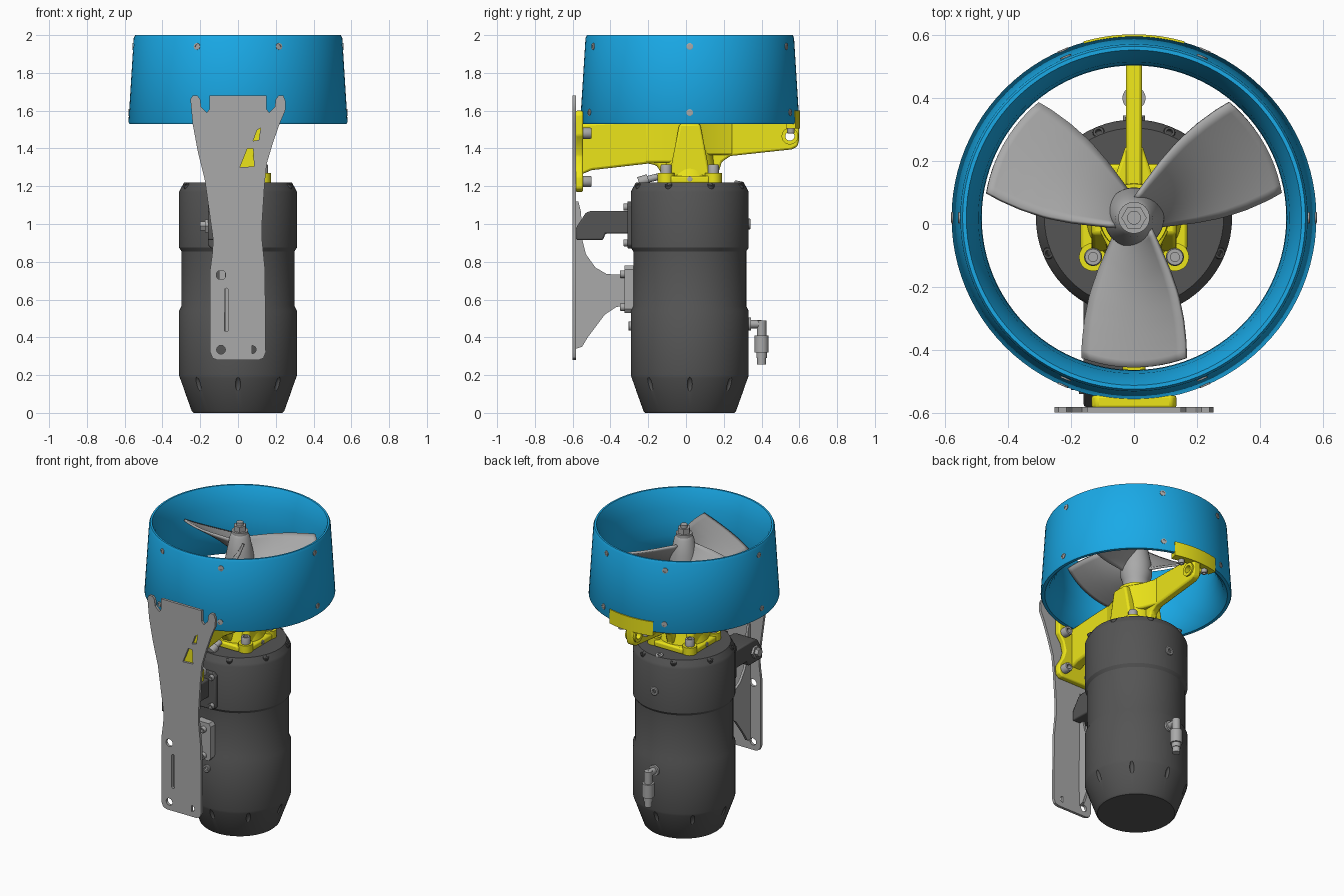
import bpy, bmesh
from math import sin, cos, pi, radians
from mathutils import Matrix, Vector

if "Cube" in bpy.data.objects:
    bpy.data.objects.remove(bpy.data.objects["Cube"])

CY = 0.02  # motor / propeller axis sits slightly behind y = 0


def material(name, rgb):
    m = bpy.data.materials.new(name)
    m.diffuse_color = (*rgb, 1)
    m.use_nodes = True
    m.node_tree.nodes["Principled BSDF"].inputs["Base Color"].default_value = m.diffuse_color
    return m


BLUE = material("blue_paint", (0.01, 0.40, 0.80))
YELLOW = material("yellow_paint", (0.84, 0.78, 0.01))
DARK = material("dark_coating", (0.09, 0.09, 0.09))
STEEL = material("steel", (0.40, 0.40, 0.40))


def finish(name, bm, mat, bevel=0):
    bmesh.ops.recalc_face_normals(bm, faces=bm.faces)
    me = bpy.data.meshes.new(name)
    bm.to_mesh(me)
    bm.free()
    ob = bpy.data.objects.new(name, me)
    bpy.context.collection.objects.link(ob)
    me.materials.append(mat)
    if bevel:
        b = ob.modifiers.new("bevel", 'BEVEL')
        b.width, b.segments, b.limit_method = bevel, 2, 'ANGLE'
    return ob


def revolve(bm, prof, n, M, closed=False):
    rings = []
    for r, z in prof:
        if r == 0:
            rings.append([bm.verts.new(M @ Vector((0, 0, z)))] * n)
        else:
            rings.append([bm.verts.new(M @ Vector((r * cos(2 * pi * i / n), r * sin(2 * pi * i / n), z)))
                          for i in range(n)])
    pairs = list(zip(rings, rings[1:])) + ([(rings[-1], rings[0])] if closed else [])
    for a, b in pairs:
        for i in range(n):
            j = (i + 1) % n
            bm.faces.new(list(dict.fromkeys((a[i], a[j], b[j], b[i]))))


def lathe(name, prof, mat, n=64, closed=False):
    bm = bmesh.new()
    revolve(bm, prof, n, Matrix.Translation((0, CY, 0)), closed)
    return finish(name, bm, mat)


def aim(p, d):
    return Matrix.Translation(p) @ Vector(d).to_track_quat('Z', 'Y').to_matrix().to_4x4()


def rods(name, items, mat, n=20):
    """Plain cylinders: (start, end, radius)."""
    bm = bmesh.new()
    for a, b, r in items:
        d = Vector(b) - Vector(a)
        revolve(bm, [(0, 0), (r, 0), (r, d.length), (0, d.length)], n, aim(a, d))
    return finish(name, bm, mat)


def bolts(name, items, mat=STEEL, n=16):
    """Socket-head bolts: (position, direction, radius, height)."""
    bm = bmesh.new()
    for p, d, r, h in items:
        revolve(bm, [(0, -.01), (r, -.01), (r, h * .85), (r * .88, h), (r * .5, h), (r * .5, h * .4), (0, h * .4)],
                n, aim(p, d))
    return finish(name, bm, mat)


def prism(name, pts, axis, a, b, mat, bevel=0):
    """Extrude a 2D outline along an axis from a to b."""
    put = {'x': lambda u, v, w: (w, u, v), 'y': lambda u, v, w: (u, w, v), 'z': lambda u, v, w: (u, v, w)}[axis]
    bm = bmesh.new()
    lo, hi = ([bm.verts.new(put(u, v, w)) for u, v in pts] for w in (a, b))
    bm.faces.new(lo)
    bm.faces.new(hi)
    for i in range(len(pts)):
        j = (i + 1) % len(pts)
        bm.faces.new((lo[i], lo[j], hi[j], hi[i]))
    return finish(name, bm, mat, bevel)


def cut(ob, cutter):
    m = ob.modifiers.new("cut", 'BOOLEAN')
    m.operation, m.object, m.solver = 'DIFFERENCE', cutter, 'EXACT'
    bpy.context.view_layer.objects.active = ob
    bpy.ops.object.modifier_apply(modifier=m.name)
    bpy.data.objects.remove(cutter)


def around(deg, r, z):
    a = radians(deg)
    return Vector((r * cos(a), CY + r * sin(a), z)), Vector((cos(a), sin(a), 0))


def arc(cx, cy, r, a0, a1, n):
    return [(cx + r * cos(radians(a0 + (a1 - a0) * i / n)), cy + r * sin(radians(a0 + (a1 - a0) * i / n)))
            for i in range(n + 1)]


# nozzle ring with foil section, and its bolts
lathe("nozzle_ring", [(.575, 1.53), (.58, 1.54), (.552, 1.985), (.545, 2), (.533, 2), (.515, 1.96), (.495, 1.88),
                      (.486, 1.79), (.484, 1.7), (.498, 1.63), (.53, 1.555), (.555, 1.53)], BLUE, 96, True)
bolts("nozzle_bolts", [(*around(a, r, z), .018, .004) for a in (0, 67, 113, 180, 247, 293)
                       for r, z in ((.555, 1.94), (.577, 1.59))])

# motor housing with relief slots in the bottom chamfer
motor = lathe("motor_housing", [(0, 0), (.235, 0), (.245, .01), (.308, .185), (.312, .2), (.312, .54), (.299, .565),
                                (.299, .855), (.312, .875), (.312, 1.17), (.305, 1.185), (.285, 1.22), (0, 1.22)], DARK)
bm = bmesh.new()
for k in range(8):
    p, d = around(k * 45, .301, .15)
    bmesh.ops.create_uvsphere(bm, u_segments=12, v_segments=8, radius=1, matrix=Matrix.Translation(p)
                              @ Matrix.Rotation(radians(k * 45), 4, 'Z') @ Matrix.Rotation(radians(19), 4, 'Y')
                              @ Matrix.Diagonal((.016, .015, .042, 1)))
cut(motor, finish("slot_cutter", bm, DARK))
bolts("motor_cap_bolts", [(around(22.5 + 45 * k, .288, 1.195)[0], (cos(radians(22.5 + 45 * k)) * .5,
                           sin(radians(22.5 + 45 * k)) * .5, 1), .019, .018) for k in range(8)], DARK)
bolts("motor_plugs", [((0, .325, 1.0), (0, 1, 0), .028, .016), ((0, .28, 1.215), (0, .2, 1), .024, .012)])

# cable elbow fitting at the back, small vent fitting at the front
rods("elbow_fitting", [((0, .31, .47), (0, .345, .47), .035), ((0, .34, .47), (0, .40, .47), .022),
                       ((0, .40, .49), (0, .40, .40), .025), ((0, .40, .41), (0, .40, .32), .037),
                       ((0, .40, .33), (0, .40, .29), .028), ((0, .40, .30), (0, .40, .255), .024)], STEEL)
rods("vent_fitting", [((-.03, -.15, 1.25), (-.03, -.21, 1.235), .018),
                      ((-.03, -.2, 1.238), (-.03, -.25, 1.222), .027)], STEEL, 12)

# propeller hub, nut and three pitched blades
lathe("propeller_hub", [(0, 1.54), (.078, 1.54), (.082, 1.62), (.096, 1.66), (.095, 1.73), (.078, 1.82), (.06, 1.91),
                        (.05, 1.925), (.05, 1.945), (0, 1.945)], STEEL, 48)
rods("propeller_nut", [((0, CY, 1.94), (0, CY, 1.98), .04)], STEEL, 6)
rods("shaft_tip", [((0, CY, 1.97), (0, CY, 2.0), .022)], STEEL)
widths = [(.06, .06), (.12, .085), (.2, .118), (.28, .145), (.36, .161), (.43, .168), (.476, .168)]


def width(r):
    for (r0, w0), (r1, w1) in zip(widths, widths[1:]):
        if r <= r1 + 1e-6:
            return w0 + (w1 - w0) * (r - r0) / (r1 - r0)


NR, NC = 18, 12
for k in range(3):
    bm = bmesh.new()
    grid = []
    for i in range(NR + 1):
        r = .06 + .416 * i / NR
        row = []
        for j in range(NC + 1):
            v = 2 * j / NC - 1
            a = radians(-90 + 120 * k) + width(r) * v / r
            z = 1.78 + v * (.105 - .06 * r) - .012 * (1 - v * v)
            row.append(bm.verts.new((r * cos(a), CY + r * sin(a), z)))
        grid.append(row)
    for g, h in zip(grid, grid[1:]):
        for j in range(NC):
            bm.faces.new((g[j], h[j], h[j + 1], g[j + 1]))
    s = finish(f"propeller_blade_{k + 1}", bm, STEEL).modifiers.new("thickness", 'SOLIDIFY')
    s.thickness, s.offset = .014, 0

# yellow strut: base, bearing cone and corner lugs
prism("strut_base", [(sx * x, CY + sy * y) for sx, sy, o in ((1, 1, 0), (-1, 1, 1), (-1, -1, 0), (1, -1, 1))
                     for x, y in (((.17, .1), (.1, .17)) if not o else ((.1, .17), (.17, .1)))],
      'z', 1.215, 1.255, YELLOW, .01)
lathe("bearing_cone", [(0, 1.23), (.155, 1.23), (.15, 1.26), (.132, 1.3), (.118, 1.42), (.108, 1.56), (0, 1.56)], YELLOW)
corners = [(sx * .13, CY + sy * .125) for sx in (1, -1) for sy in (1, -1)]
rods("strut_lugs", [((x, y, 1.215), (x, y, 1.27), .045) for x, y in corners], YELLOW)
bolts("strut_bolts", [((x, y, 1.27), (0, 0, 1), .029, .045) for x, y in corners])
bolts("base_side_plugs", [((s * .168, CY, 1.238), (s, 0, 0), .014, .006) for s in (1, -1)])
for s in (1, -1):
    prism("cone_rib", [(-.09, 1.25), (.13, 1.25), (.075, 1.53), (-.035, 1.53)], 'x', s * .07, s * .135, YELLOW, .012)

# strut arms with flared roots
back = prism("back_arm", [(.05, 1.25), (.165, 1.25), (.19, 1.33), (.235, 1.36), (.56, 1.395), (.59, 1.41), (.598, 1.44),
                          (.598, 1.53), (.5, 1.545), (.05, 1.55)], 'x', -.026, .026, YELLOW, .01)
boss = rods("back_arm_boss", [((-.036, .55, 1.465), (.036, .55, 1.465), .044)], YELLOW, 24)
for ob in (back, boss):
    cut(ob, rods("eye_cutter", [((-.1, .55, 1.465), (.1, .55, 1.465), .024)], YELLOW))
prism("front_arm", [(-.05, 1.25), (-.12, 1.25), (-.155, 1.31), (-.2, 1.32), (-.5, 1.285), (-.56, 1.26), (-.56, 1.53),
                    (-.3, 1.545), (-.05, 1.55)], 'x', -.036, .036, YELLOW, .012)
prism("back_arm_root", [(-.11, .06), (.11, .06), (.06, .15), (.026, .25), (-.026, .25), (-.06, .15)],
      'z', 1.365, 1.54, YELLOW, .01)
prism("front_arm_root", [(-.11, -.02), (.11, -.02), (.065, -.11), (.034, -.22), (-.034, -.22), (-.065, -.11)],
      'z', 1.325, 1.54, YELLOW, .01)

# curved pad holding the nozzle, and the front mounting flange
prism("back_nozzle_pad", arc(0, CY, .583, 74, 106, 14) + arc(0, CY, .53, 106, 74, 14), 'z', 1.505, 1.6, YELLOW)
bolts("pad_bolts", [((s * .09, .555, 1.505), (0, 0, -1), .02, .025) for s in (1, -1)])
half = [(.11, 1.17), (.135, 1.19), (.135, 1.25), (.1, 1.31), (.085, 1.36), (.1, 1.42), (.135, 1.47), (.135, 1.58), (.12, 1.6)]
prism("front_flange", half + [(-x, z) for x, z in reversed(half)], 'y', -.585, -.545, YELLOW, .008)
bolts("flange_bolts", [((s * .095, -.545, z), (0, 1, 0), .03, .045) for s in (1, -1) for z in (1.225, 1.48)])

# mounting plate with notches and cut-outs
plate = prism("mounting_plate", [
    (-.15, 1.68), (-.15, 1.61), (-.165, 1.59), (-.195, 1.62), (-.2, 1.66), (-.215, 1.68), (-.24, 1.68), (-.252, 1.66),
    (-.24, 1.53), (-.212, 1.38), (-.175, 1.23), (-.15, 1.05), (-.132, .92), (-.135, .85), (-.147, .76), (-.147, .32),
    (-.135, .29), (-.11, .28), (.11, .28), (.135, .29), (.147, .32), (.143, .76), (.127, .92), (.127, 1.0), (.14, 1.2),
    (.152, 1.32), (.185, 1.43), (.22, 1.53), (.25, 1.6), (.252, 1.65), (.24, 1.68), (.215, 1.68), (.2, 1.66),
    (.195, 1.62), (.165, 1.59), (.15, 1.61), (.15, 1.68)], 'y', -.6, -.582, STEEL)
for hole in (arc(-.09, .73, .025, 0, 345, 23), arc(-.09, .335, .023, 0, 345, 23), arc(.075, .335, .021, 90, -90, 12),
             arc(-.062, .65, .01, 0, 180, 6) + arc(-.062, .44, .01, 180, 360, 6),
             [(.01, 1.3), (.085, 1.305), (.08, 1.4), (.05, 1.4)],
             [(.08, 1.44), (.11, 1.445), (.12, 1.51), (.1, 1.495)]):
    cut(plate, prism("hole_cutter", hole, 'y', -.65, -.55, STEEL))

# lower gusset bracket to the motor
prism("gusset", [(-.583, 1.12), (-.57, 1.12), (-.555, 1.06), (-.552, .93), (-.53, .84), (-.48, .77), (-.42, .735),
                 (-.32, .73), (-.32, .57), (-.37, .56), (-.43, .52), (-.52, .4), (-.55, .35), (-.583, .34)],
      'x', -.07, -.054, STEEL)
prism("gusset_foot", [(-.085, .53), (.01, .53), (.025, .55), (.025, .76), (.01, .78), (-.085, .78), (-.1, .76), (-.1, .55)],
      'y', -.325, -.27, STEEL)
bolts("gusset_bolts", [((-.025, -.322, z), (0, -1, 0), .02, .028) for z in (.56, .735)]
      + [((-.025, -.285, .46), (0, -1, 0), .025, .02)])

# upper clamp block to the motor
prism("clamp_block", [(-.582, .915), (-.44, .915), (-.425, .95), (-.28, .95), (-.28, 1.07), (-.5, 1.07), (-.53, 1.06),
                      (-.582, .98)], 'x', -.16, .0, DARK, .008)
prism("clamp_foot", [(-.14, .87), (.03, .87), (.05, .89), (.05, 1.1), (.03, 1.12), (-.14, 1.12), (-.16, 1.1), (-.16, .89)],
      'y', -.31, -.24, DARK, .006)
bolts("clamp_bolts", [((.025, -.31, z), (0, -1, 0), .018, .022) for z in (.9, 1.09)])
rods("clamp_side_bolt", [((-.15, -.5, .99), (-.175, -.5, .99), .04), ((-.17, -.5, .99), (-.2, -.5, .99), .027)], STEEL, 6)

# smooth shading with sharp edges kept
for ob in bpy.context.collection.objects:
    ob.select_set(True)
    bpy.context.view_layer.objects.active = ob
bpy.ops.object.shade_smooth_by_angle(angle=radians(32))
